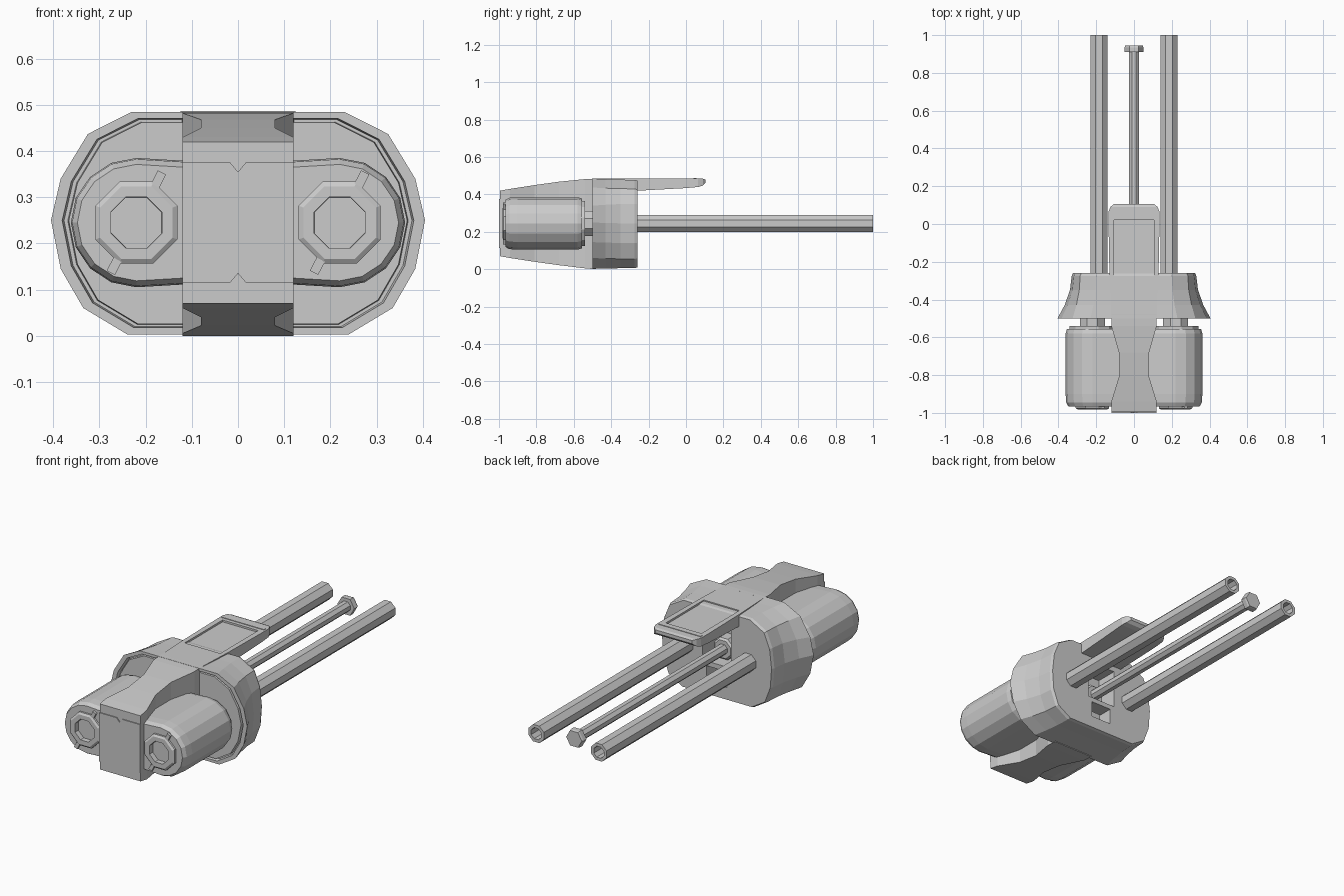
import bpy, bmesh, math
from mathutils import Vector, Matrix

if "Cube" in bpy.data.objects:
    bpy.data.objects.remove(bpy.data.objects["Cube"])

CZ = 0.245   # height of the common axis
POD_X = 0.22
TUBE_X = 0.185


def loft(name, rings):
    """Skin a list of equal-length point rings and cap both ends."""
    bm = bmesh.new()
    vs = [[bm.verts.new(p) for p in r] for r in rings]
    n = len(vs[0])
    for a, b in zip(vs, vs[1:]):
        for i in range(n):
            j = (i + 1) % n
            bm.faces.new((a[i], a[j], b[j], b[i]))
    bm.faces.new(vs[0])
    bm.faces.new(vs[-1])
    bmesh.ops.recalc_face_normals(bm, faces=bm.faces)
    me = bpy.data.meshes.new(name)
    bm.to_mesh(me)
    bm.free()
    ob = bpy.data.objects.new(name, me)
    bpy.context.collection.objects.link(ob)
    return ob


def lathe(name, x, steps, sides=8, turn=0.5):
    """Polygonal turned part along y; steps are (y, apothem-ish radius)."""
    ang = [2 * math.pi * (i + turn) / sides for i in range(sides)]
    return loft(name, [[(x + r * math.cos(a), y, CZ + r * math.sin(a)) for a in ang]
                       for y, r in steps])


def rect_loft(name, steps):
    """Rectangular sections along y; steps are (y, half width, z low, z high)."""
    return loft(name, [[(-w, y, lo), (w, y, lo), (w, y, hi), (-w, y, hi)]
                       for y, w, lo, hi in steps])


def box(name, x0, x1, y0, y1, z0, z1):
    return loft(name, [[(x0, y, z0), (x1, y, z0), (x1, y, z1), (x0, y, z1)]
                       for y in (y0, y1)])


def cut(ob, cutter):
    cutter.hide_render = True
    m = ob.modifiers.new("cut", 'BOOLEAN')
    m.operation = 'DIFFERENCE'
    m.solver = 'EXACT'
    m.object = cutter
    bpy.context.view_layer.objects.active = ob
    bpy.ops.object.modifier_apply(modifier=m.name)
    bpy.data.objects.remove(cutter, do_unlink=True)


# Waisted central body
rect_loft("central_body", [
    (-0.995, 0.12, 0.07, 0.42), (-0.94, 0.12, 0.06, 0.43), (-0.81, 0.08, 0.04, 0.45),
    (-0.68, 0.08, 0.022, 0.468), (-0.54, 0.12, 0.005, 0.482), (-0.48, 0.12, 0.0, 0.485)])

# Front panel with two small V notches
pz = [(-0.12, 0.115), (-0.017, 0.115), (0, 0.135), (0.017, 0.115), (0.12, 0.115),
      (0.12, 0.375), (0.017, 0.375), (0, 0.355), (-0.017, 0.375), (-0.12, 0.375)]
loft("front_panel", [[(x, y, z) for x, z in pz] for y in (-1.0, -0.99)])


# Flared shroud: right-half outlines at front and rear, blended along y
FRONT = [(0.23, 0.485), (0.325, 0.437), (0.384, 0.34), (0.405, 0.25),
         (0.384, 0.145), (0.335, 0.06), (0.24, 0.003)]
REAR = [(0.20, 0.478), (0.285, 0.43), (0.318, 0.35), (0.33, 0.245),
        (0.322, 0.14), (0.29, 0.055), (0.21, 0.006)]


def shroud_ring(y, t, s=1.0):
    half = [(a[0] + (b[0] - a[0]) * t, a[1] + (b[1] - a[1]) * t)
            for a, b in zip(FRONT, REAR)]
    full = half + [(-x, z) for x, z in reversed(half)]
    return [(x * s, y, CZ + (z - CZ) * s) for x, z in full]


shroud = loft("shroud", [
    shroud_ring(-0.497, 0, 0.905), shroud_ring(-0.475, 0, 0.91), shroud_ring(-0.475, 0, 0.93),
    shroud_ring(-0.5, 0, 0.94), shroud_ring(-0.5, 0), shroud_ring(-0.43, 0.5),
    shroud_ring(-0.35, 0.88), shroud_ring(-0.275, 1), shroud_ring(-0.26, 1, 0.98)])
# Rear opening with its cross bar
cut(shroud, box("opening_cutter", -0.085, 0.085, -0.38, -0.2, 0.185, 0.39))
cut(shroud, box("lower_cutter", -0.06, 0.06, -0.36, -0.2, 0.075, 0.16))
lathe("rod_guide", 0, [(-0.39, 0.06), (-0.32, 0.06), (-0.31, 0.05)])
box("lower_catch", -0.035, 0.035, -0.37, -0.31, 0.095, 0.14)

# Top plate with a sunken panel and an end lip
plate = rect_loft("top_plate", [
    (-0.5, 0.12, 0.42, 0.485), (-0.26, 0.13, 0.42, 0.484), (0.0, 0.135, 0.434, 0.484),
    (0.065, 0.135, 0.44, 0.484), (0.09, 0.125, 0.447, 0.484), (0.105, 0.108, 0.462, 0.479)])
cut(plate, box("panel_cutter", -0.105, 0.105, -0.3, 0.02, 0.474, 0.55))
box("plate_lip", -0.125, 0.125, 0.04, 0.055, 0.47, 0.487)


# Side pods: D-shaped body, bored front, caps and locking tabs
def pod_ring(side, y, s):
    arc = [math.radians(90 - 180 * i / 8) for i in range(9)]
    pts = [(0.142 * math.cos(a), 0.14 * math.sin(a)) for a in arc]
    pts += [(-0.17, -0.13), (-0.17, 0.13)]
    return [(side * (POD_X + x * s), y, CZ + z * s) for x, z in pts]


for side, label in ((-1, "left"), (1, "right")):
    x = side * POD_X
    pod = loft(label + "_pod", [pod_ring(side, y, s) for y, s in
                                ((-0.965, 0.9), (-0.945, 0.98), (-0.9, 1),
                                 (-0.58, 1), (-0.555, 0.95))])
    cut(pod, lathe("bore_cutter", x, [(-1.1, 0.062), (-0.8, 0.062)]))
    # Ring cap: outer wall, bevelled face, then down into the bore
    cap = lathe(label + "_pod_cap", x, [(-0.955, 0.096), (-0.975, 0.096), (-0.982, 0.085),
                                        (-0.982, 0.06), (-0.82, 0.055)])
    lathe(label + "_pod_rear_cap", x, [(-0.56, 0.125), (-0.54, 0.125)], 12)
    lathe(label + "_pod_coupling", x, [(-0.545, 0.072), (-0.49, 0.072)])
    for k in (0, 1):
        tab = box(label + "_pod_tab", 0.09, 0.122, -0.978, -0.95, -0.01, 0.01)
        turn = Matrix.Rotation(-math.radians(63 + 180 * k), 4, 'Y')
        tab.data.transform(Matrix.Translation((x, 0, CZ)) @ turn)

    # Long hollow octagonal tubes
    tx = side * TUBE_X
    lathe(label + "_tube", tx, [(-0.4, 0.049), (1.0, 0.049), (1.0, 0.032), (0.5, 0.032)])

# Central rod with a hexagonal head
lathe("centre_rod", 0, [(-0.4, 0.029), (0.915, 0.029)])
lathe("rod_head", 0, [(0.91, 0.05), (0.935, 0.05), (0.945, 0.046)], 6, 0)
